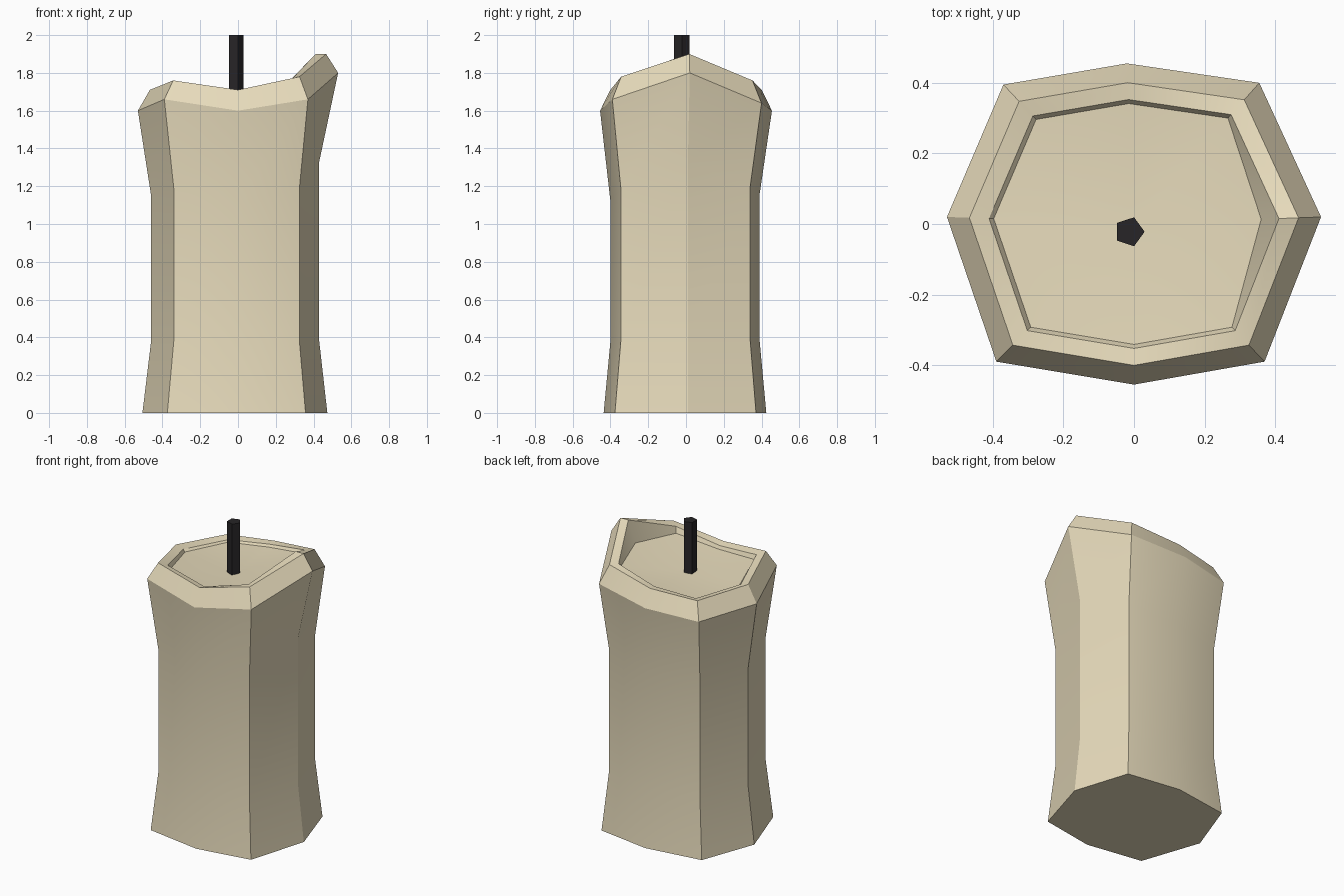
import bpy, bmesh, math

if "Cube" in bpy.data.objects:
    bpy.data.objects.remove(bpy.data.objects["Cube"])


def material(name, color):
    m = bpy.data.materials.new(name)
    m.diffuse_color = (*color, 1)
    m.use_nodes = True
    m.node_tree.nodes["Principled BSDF"].inputs["Base Color"].default_value = m.diffuse_color
    return m


def loft(name, rings, mat, dip=None, angle=None):
    """Skin a stack of rings; close the top flat or with a fan to a point."""
    bm = bmesh.new()
    loops = [[bm.verts.new(p) for p in ring] for ring in rings]
    n = len(loops[0])
    for a, b in zip(loops, loops[1:]):
        for i in range(n):
            j = (i + 1) % n
            bm.faces.new((a[i], a[j], b[j], b[i]))
    bm.faces.new(loops[0][::-1])
    if dip:
        c = bm.verts.new(dip)
        for i in range(n):
            bm.faces.new((loops[-1][i], loops[-1][(i + 1) % n], c))
    else:
        bm.faces.new(loops[-1])
    me = bpy.data.meshes.new(name)
    bm.to_mesh(me)
    bm.free()
    me.materials.append(mat)
    ob = bpy.data.objects.new(name, me)
    bpy.context.collection.objects.link(ob)
    if angle:
        bpy.context.view_layer.objects.active = ob
        ob.select_set(True)
        bpy.ops.object.shade_smooth_by_angle(angle=math.radians(angle))
        ob.select_set(False)
    return ob


def ring(outline, scale, heights):
    return [(x * s, y * s, z) for (x, y), s, z in zip(outline, scale, heights)]


# outlines run counter-clockwise from the right corner
shaft = [(.43, .01), (.325, .34), (0, .39), (-.34, .34),
         (-.46, .01), (-.34, -.345), (0, -.40), (.325, -.345)]
flare = [(.53, .02), (.355, .40), (-.02, .455), (-.37, .395),
         (-.53, .02), (-.39, -.39), (0, -.455), (.37, -.39)]

# uneven melted heights
neck_z = [1.33, 1.20, 1.16, 1.14, 1.15, 1.19, 1.12, 1.19]
wide_z = [1.80, 1.64, 1.60, 1.58, 1.60, 1.66, 1.60, 1.66]
rim_z = [1.90, 1.76, 1.71, 1.69, 1.71, 1.76, 1.71, 1.78]
lip_z = [1.90, 1.76, 1.705, 1.68, 1.695, 1.74, 1.70, 1.77]
pool_z = [1.76, 1.74, 1.69, 1.67, 1.68, 1.71, 1.68, 1.73]

# wax body: foot, shaft, flare, rim, inner lip and shallow pool
wax = material("wax", (.80, .71, .50))
loft("candle_wax", [
    [(x * 1.1, y * 1.09, 0) for x, y in shaft],
    ring(shaft, [1] * 8, [.38] * 8),
    ring(shaft, [1] * 8, neck_z),
    ring(flare, [1] * 8, wide_z),
    ring(flare, [.88] * 8, rim_z),
    ring(flare, [.775] * 8, lip_z),
    ring(flare, [.68] + [.75] * 7, pool_z),
], wax, dip=(-.01, -.02, 1.66), angle=30)

# wick: five-sided rod
black = material("wick", (.02, .018, .02))
loft("wick", [[(-.013 + .043 * math.cos(math.tau * i / 5),
                -.022 + .043 * math.sin(math.tau * i / 5), z) for i in range(5)]
              for z in (1.64, 2.0)], black)
